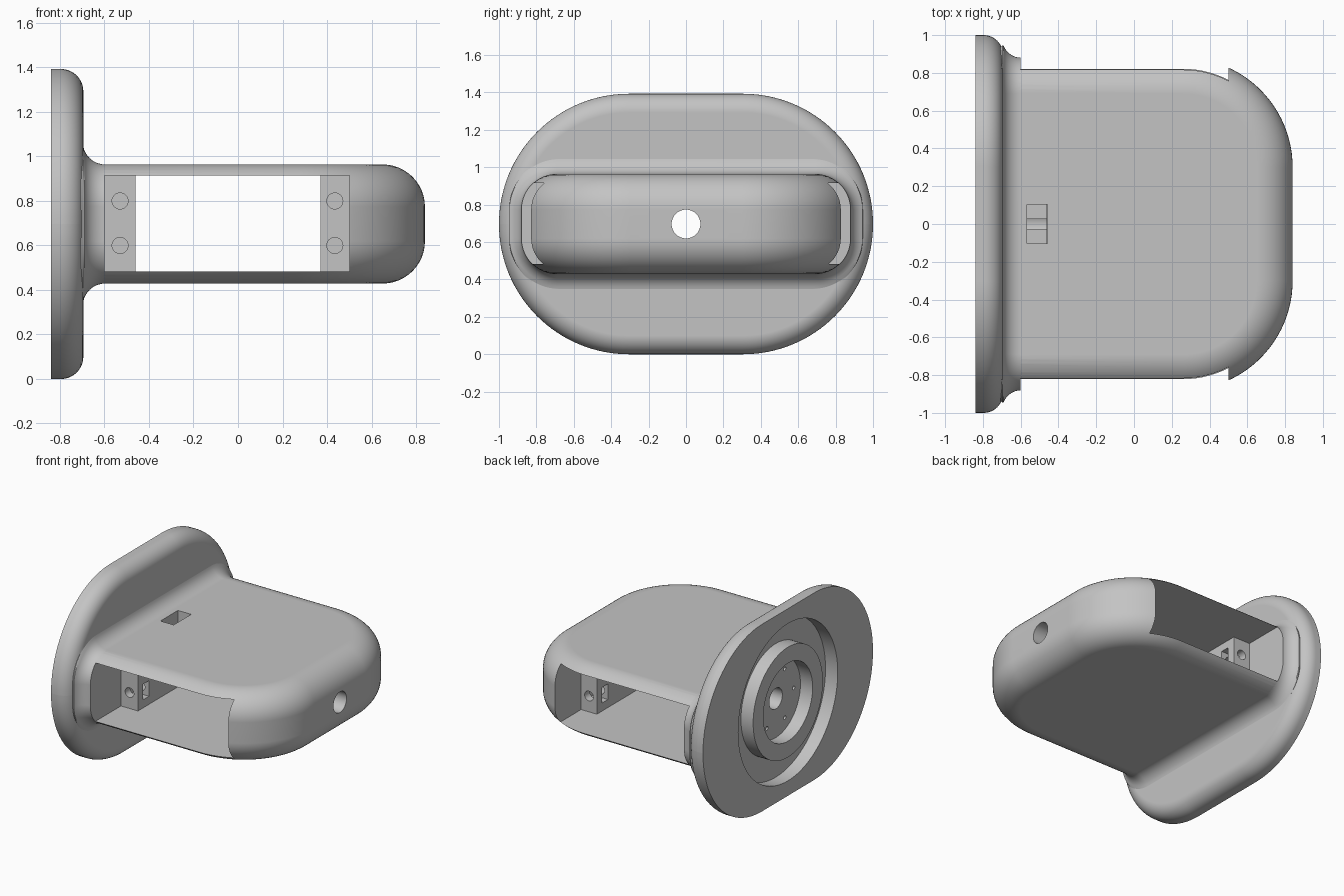
import bpy, bmesh
from math import sin, cos, pi, sqrt
from mathutils import Matrix, Vector

if "Cube" in bpy.data.objects:
    bpy.data.objects.remove(bpy.data.objects["Cube"], do_unlink=True)

MID = 0.6965      # height of the long axis
BACK = -0.84      # rear plane of the flange

grey = bpy.data.materials.new("plain_grey")
grey.use_nodes = True
grey.diffuse_color = (0.55, 0.55, 0.55, 1)
grey.node_tree.nodes["Principled BSDF"].inputs["Base Color"].default_value = (0.55, 0.55, 0.55, 1)


def finish(name, bm):
    bmesh.ops.recalc_face_normals(bm, faces=bm.faces)
    mesh = bpy.data.meshes.new(name)
    bm.to_mesh(mesh)
    bm.free()
    mesh.materials.append(grey)
    obj = bpy.data.objects.new(name, mesh)
    bpy.context.collection.objects.link(obj)
    return obj


def loft(name, rings):
    bm = bmesh.new()
    loops = [[bm.verts.new(p) for p in ring] for ring in rings]
    n = len(loops[0])
    for a, b in zip(loops, loops[1:]):
        for i in range(n):
            j = (i + 1) % n
            bm.faces.new((a[i], a[j], b[j], b[i]))
    bm.faces.new(loops[0])
    bm.faces.new(loops[-1])
    return finish(name, bm)


def box(name, x, y, z):
    bm = bmesh.new()
    bmesh.ops.create_cube(bm, size=1)
    lo, hi = Vector((x[0], y[0], z[0])), Vector((x[1], y[1], z[1]))
    for v in bm.verts:
        v.co = (lo + hi) / 2 + Vector(c * s for c, s in zip(v.co, hi - lo))
    return finish(name, bm)


def rod(name, start, end, radius, sides=64):
    start, end = Vector(start), Vector(end)
    axis = end - start
    turn = axis.to_track_quat('Z', 'Y').to_matrix().to_4x4()
    bm = bmesh.new()
    bmesh.ops.create_cone(bm, cap_ends=True, segments=sides, radius1=radius,
                          radius2=radius, depth=axis.length,
                          matrix=Matrix.Translation((start + end) / 2) @ turn)
    return finish(name, bm)


def combine(target, tool, operation):
    tool.hide_render = True
    mod = target.modifiers.new("join_or_cut", 'BOOLEAN')
    mod.operation, mod.solver, mod.object = operation, 'EXACT', tool
    bpy.context.view_layer.objects.active = target
    bpy.ops.object.modifier_apply(modifier=mod.name)
    bpy.data.objects.remove(tool, do_unlink=True)


def rounded_section(x, hy, hz, r, steps=16):
    """Rounded rectangle across the long axis."""
    r = min(r, hz - 0.0005)
    ring = []
    for q, (sy, sz) in enumerate(((1, 1), (-1, 1), (-1, -1), (1, -1))):
        for i in range(steps + 1):
            a = (q + i / steps) * pi / 2
            ring.append((x, sy * (hy - r) + r * cos(a), MID + sz * (hz - r) + r * sin(a)))
    return ring


# Wall flange with a rounded front rim
rim = 0.1
rings = [rounded_section(BACK, 1, MID, MID, 32)]
for i in range(11):
    a = i / 10 * pi / 2
    inset = rim * (1 - cos(a))
    rings.append(rounded_section(BACK + 0.045 + rim * sin(a), 1 - inset, MID - inset, MID - inset, 32))
bracket = loft("bracket_housing", rings)


# Arm with a rounded nose and filleted top and bottom edges
def arm_outline(z, inset, steps=24):
    w, r = 0.88 - inset, 0.58 - inset
    ring = [(-0.73, -w, z)]
    for side in (-1, 1):
        for i in range(steps + 1):
            a = (i / steps + (side - 1) / 2) * pi / 2
            ring.append((0.26 + r * cos(a), side * 0.3 + r * sin(a), z))
    return ring + [(-0.73, w, z)]


edge, half = 0.19, 0.2675
levels = []
for i in range(13):
    a = i / 12 * pi / 2
    levels.append((half - edge + edge * cos(a), edge * (1 - sin(a))))
rings = [arm_outline(MID - h, d) for h, d in levels]
rings += [arm_outline(MID + h, d) for h, d in reversed(levels)]
combine(bracket, loft("arm", rings), 'UNION')

# Concave fillet where the arm meets the flange
rings = [rounded_section(-0.59, 0.878, half - 0.002, edge)]
for i in range(11):
    a = i / 10 * pi / 2 * 0.96
    d = 0.1 * (1 - cos(a))
    rings.append(rounded_section(-0.597 - 0.1 * sin(a), min(0.88 + d, 0.945), half + d, edge + d))
rings.append(rounded_section(-0.715, 0.93, half + 0.08, edge + 0.08))
combine(bracket, loft("root_fillet", rings), 'UNION')

# Round recess in the back, with a hollow boss in the middle
floor = BACK + 0.1
combine(bracket, rod("recess", (BACK - 0.1, 0, MID), (floor, 0, MID), 0.585, 96), 'DIFFERENCE')
combine(bracket, rod("boss", (BACK, 0, MID), (floor + 0.02, 0, MID), 0.41, 96), 'UNION')
combine(bracket, rod("boss_hollow", (BACK - 0.1, 0, MID), (floor, 0, MID), 0.29, 72), 'DIFFERENCE')
for i in range(6):
    y, z = 0.21 * cos(i * pi / 3), MID + 0.21 * sin(i * pi / 3)
    combine(bracket, rod("horn_hole", (BACK, y, z), (floor + 0.1, y, z), 0.014, 16), 'DIFFERENCE')

# Side window: open middle and a pocket in front of the posts on each side
window = (0.482, 0.915)
combine(bracket, box("middle_opening", (-0.46, 0.37), (-1.2, 1.2), window), 'DIFFERENCE')
for side in (-1, 1):
    span = sorted((side * 0.52, side * 1.2))
    combine(bracket, box("side_pocket", (-0.6, 0.5), span, window), 'DIFFERENCE')

# Screw holes and nut slots in the posts
for side in (-1, 1):
    for x, face, deep in ((-0.53, -0.45, -0.585), (0.435, 0.36, 0.49)):
        for z in (0.6, 0.8):
            combine(bracket, rod("screw_hole", (x, side * 0.6, z), (x, side * 0.3, z), 0.036, 32), 'DIFFERENCE')
            combine(bracket, box("nut_slot", sorted((face, deep)), sorted((side * 0.39, side * 0.46)),
                                 (z - 0.058, z + 0.058)), 'DIFFERENCE')

# Cable slot in the top and the bore along the long axis
combine(bracket, box("cable_slot", (-0.567, -0.458), (-0.103, 0.103), (0.769, 1.2)), 'DIFFERENCE')
combine(bracket, rod("axis_bore", (-1.2, 0, MID), (1.2, 0, MID), 0.077, 48), 'DIFFERENCE')

# Smooth curved faces, crisp cut edges
bpy.ops.object.select_all(action='DESELECT')
bracket.select_set(True)
bpy.context.view_layer.objects.active = bracket
bpy.ops.object.shade_smooth_by_angle(angle=pi / 6)
even = bracket.modifiers.new("even_shading", 'WEIGHTED_NORMAL')
even.keep_sharp = True
